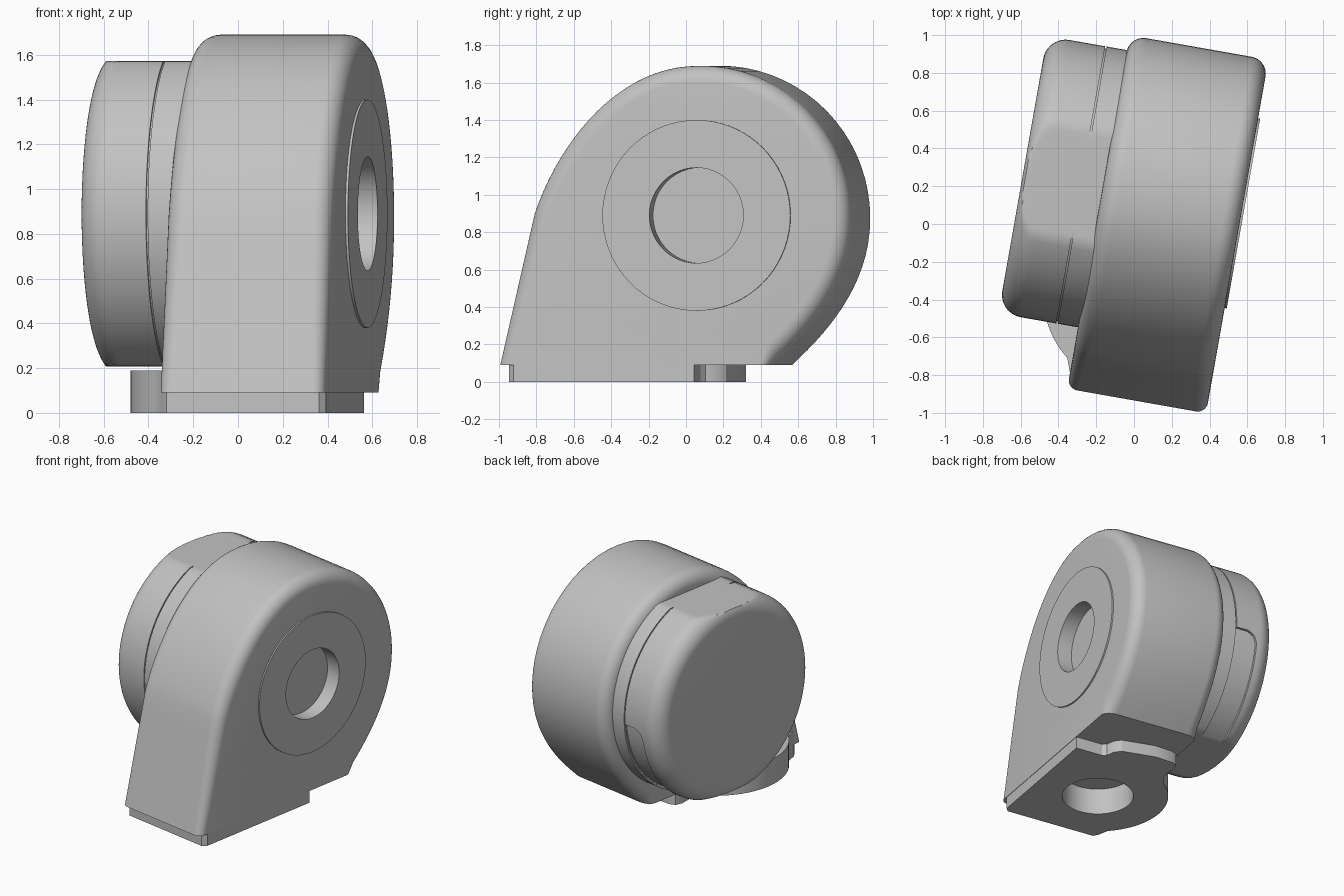
import bpy, bmesh
from math import sin, cos, pi, radians, sqrt
from mathutils import Matrix, Vector
from mathutils.geometry import interpolate_bezier

if "Cube" in bpy.data.objects:
    bpy.data.objects.remove(bpy.data.objects["Cube"])

TURN = Matrix.Rotation(radians(-10), 4, 'Z')
AXIS_Y, AXIS_Z = 0.155, 0.89

grey = bpy.data.materials.new("plain_grey")
grey.use_nodes = True
grey.diffuse_color = (0.54, 0.54, 0.54, 1)
grey.node_tree.nodes["Principled BSDF"].inputs["Base Color"].default_value = (0.54, 0.54, 0.54, 1)


def finish(name, bm):
    bmesh.ops.recalc_face_normals(bm, faces=bm.faces)
    bm.transform(TURN)
    mesh = bpy.data.meshes.new(name)
    bm.to_mesh(mesh)
    bm.free()
    mesh.materials.append(grey)
    obj = bpy.data.objects.new(name, mesh)
    bpy.context.collection.objects.link(obj)
    return obj


def activate(obj):
    bpy.ops.object.select_all(action='DESELECT')
    obj.select_set(True)
    bpy.context.view_layer.objects.active = obj


def cut(obj, cutter):
    activate(obj)
    mod = obj.modifiers.new("cut", 'BOOLEAN')
    mod.operation = 'DIFFERENCE'
    mod.solver = 'EXACT'
    mod.object = cutter
    bpy.ops.object.modifier_apply(modifier=mod.name)


def sweep(name, profile, stations, closed=True, floor=None, flat=None):
    """Skin a side profile (y, z) across x; stations(y, z) gives (x, inset) pairs."""
    bm = bmesh.new()
    rows = []
    n = len(profile)
    for i, p in enumerate(profile):
        a = profile[i - 1] if closed or i else p
        b = profile[(i + 1) % n] if closed or i < n - 1 else p
        d = (b - a).normalized()
        inward = Vector((-d.y, d.x))
        row = []
        for x, inset in stations(*p):
            q = p + inward * inset
            if floor is not None and i in (0, n - 1):
                q.y = floor
            if flat is not None:
                q.y = max(AXIS_Z - flat, min(AXIS_Z + flat, q.y))
            row.append(bm.verts.new((x, q.x, q.y)))
        rows.append(row)
    for i in range(n if closed else n - 1):
        r, s = rows[i], rows[(i + 1) % n]
        for k in range(len(r) - 1):
            bm.faces.new((r[k], r[k + 1], s[k + 1], s[k]))
    bm.faces.new([r[0] for r in rows])
    bm.faces.new([r[-1] for r in rows])
    if not closed:
        bm.faces.new(rows[0] + rows[-1][::-1])
    return finish(name, bm)


def fillet(x, radius, side, steps=8):
    """Stations of a quarter-round at the end x; side is -1 or 1."""
    pts = []
    for k in range(steps + 1):
        t = k / steps * pi / 2
        pts.append((x - side * radius * (1 - cos(t)), radius * (1 - sin(t))))
    return pts if side < 0 else pts[::-1]


def circle(cx, cy, r, n=64):
    return [Vector((cx + r * cos(2 * pi * k / n), cy + r * sin(2 * pi * k / n))) for k in range(n)]


def prism(name, outline, z0, z1):
    bm = bmesh.new()
    face = bm.faces.new([bm.verts.new((p[0], p[1], z0)) for p in outline])
    top = bmesh.ops.extrude_face_region(bm, geom=[face])["geom"]
    bmesh.ops.translate(bm, vec=(0, 0, z1 - z0), verts=[g for g in top if isinstance(g, bmesh.types.BMVert)])
    return finish(name, bm)


def bezier(points, n):
    return [p.to_2d() for p in interpolate_bezier(*[Vector((*p, 0)) for p in points], n)]


# Scroll housing: round back, eased down to the base and into a straight front wall
arc = [Vector((.165 + .815 * cos(radians(a)), .875 + .815 * sin(radians(a)))) for a in range(-10, 96, 5)]
foot, knee = Vector((-.92, .09)), Vector((-.737, .9))
outline = bezier([(.555, .09), (.745, .26), (.92, .47), arc[0]], 14)[:-1] + arc
outline += bezier([arc[-1], (-.30, 1.66), (-.61, 1.28), knee], 20)[1:]
outline += [knee.lerp(foot, t / 6) for t in range(1, 7)]


def housing_stations(y, z):
    r = 0.09
    if y < -0.3:
        r = 0.055 + 0.035 * min(1, max(0, (z - 0.09) / 1.1))
    return fillet(-0.197, r, -1) + fillet(0.55, r, 1)


housing = sweep("scroll_housing", outline, housing_stations, closed=False, floor=0.09)

# Motor: round-edged can with flats above and below, and a seam groove
motor = sweep("motor", circle(AXIS_Y, AXIS_Z, 0.745, 120), lambda y, z: fillet(-0.625, 0.12, -1, 12) +
              [(-.314, 0), (-.314, .012), (-.306, .012), (-.306, 0), (-.1, 0)], flat=0.682)

# Shallow rounded recess in the lower back of the motor cap
bm = bmesh.new()
rows = []
for k in range(41):
    a = -3 - 75 * k / 40
    d = min(1, (-3 - a) / 8)
    x = -0.41 - 0.07 * sqrt(1 - (1 - d) ** 2)
    c, s = cos(radians(a)), sin(radians(a))
    rows.append([bm.verts.new((px, AXIS_Y + r * c, AXIS_Z + r * s))
                 for px, r in ((-.31, .725), (x, .725), (x, .8), (-.31, .8))])
for r, s in zip(rows, rows[1:]):
    for k in range(4):
        bm.faces.new((r[k], r[(k + 1) % 4], s[(k + 1) % 4], s[k]))
bm.faces.new(rows[0])
bm.faces.new(rows[-1])
recess_cutter = finish("recess_cutter", bm)
cut(motor, recess_cutter)

# Inlet disc on the open side
disc = sweep("inlet_disc", circle(AXIS_Y, AXIS_Z, 0.51, 72), lambda y, z: [(.5, 0), (.561, 0)])
inlet_cutter = sweep("inlet_cutter", circle(AXIS_Y, AXIS_Z, 0.255, 48), lambda y, z: [(.45, 0), (.7, 0)])
cut(housing, inlet_cutter)
cut(disc, inlet_cutter)

# Outlet flange: plate with a round ear on the motor side and a stepped back edge
PX, PY, PR = 0.08, -0.37, 0.495
ear = [(PX + PR * cos(radians(a)), PY + PR * sin(radians(a))) for a in range(128, 233, 4)]
flange_outline = [(.547, -.84), (.547, .14), (.34, .14), (.31, .16), (.29, .22), (.25, .26),
                  (.0, .31), (-.14, .30), (-.18, .28), (-.193, .23), (-.18, .15), (-.19, .09)] + ear + \
                 [(-.195, -.84), (-.17, -.87), (.52, -.87)]
flange = prism("outlet_flange", flange_outline, 0, 0.19)
outlet_cutter = prism("outlet_cutter", circle(PX, PY, 0.25, 48), -0.1, 0.2)
cut(flange, outlet_cutter)
cut(housing, outlet_cutter)

for helper in (recess_cutter, inlet_cutter, outlet_cutter):
    bpy.data.objects.remove(helper)
for part in (housing, motor, disc, flange):
    activate(part)
    bpy.ops.object.shade_smooth_by_angle(angle=radians(30))
